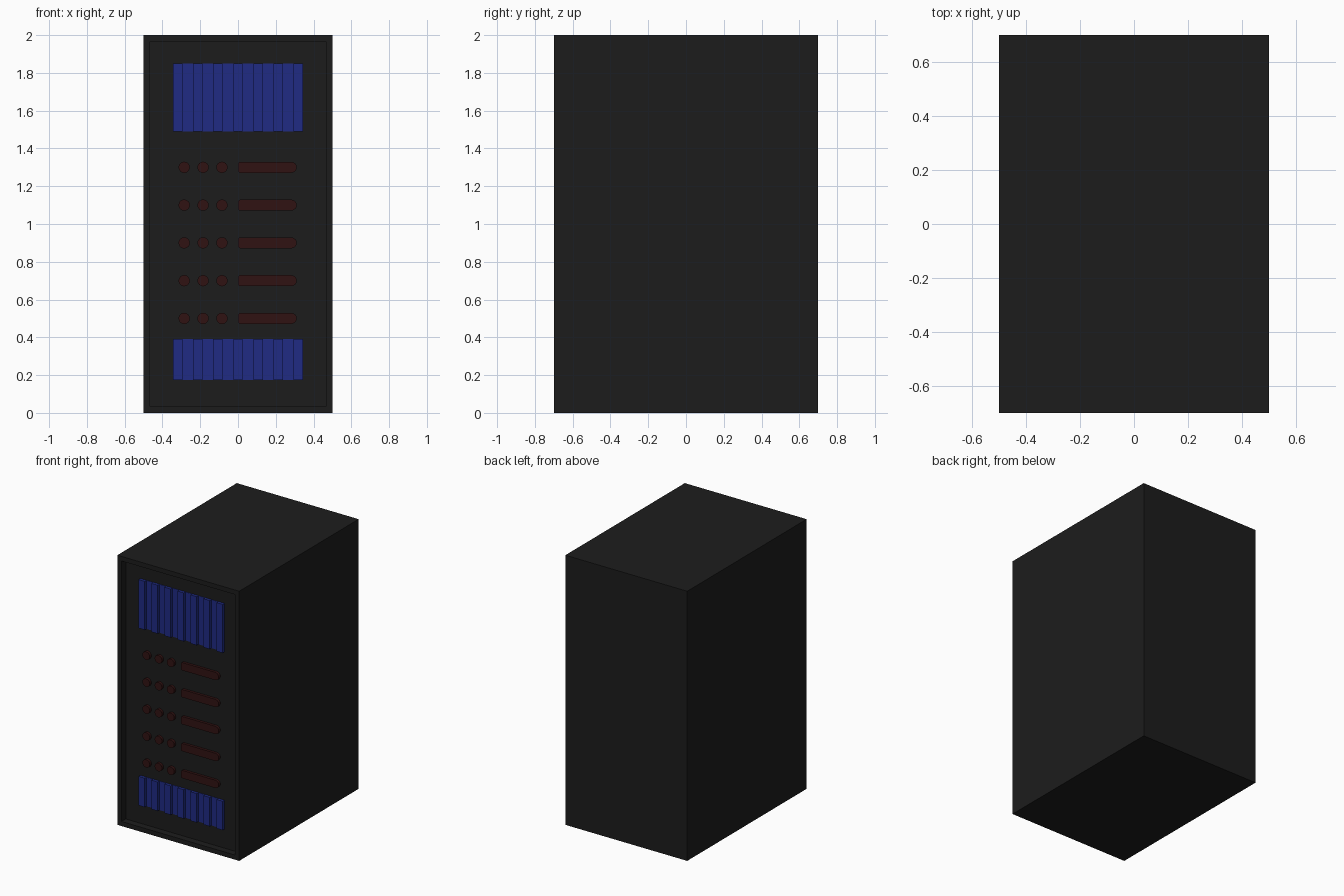
import bpy, bmesh, math

if "Cube" in bpy.data.objects:
    bpy.data.objects.remove(bpy.data.objects["Cube"])

FLOOR = -0.65   # y of the recessed front panel


def material(name, rgb):
    m = bpy.data.materials.new(name)
    m.diffuse_color = (*rgb, 1)
    m.use_nodes = True
    m.node_tree.nodes["Principled BSDF"].inputs["Base Color"].default_value = m.diffuse_color
    return m


BLACK = material("black", (0.012, 0.012, 0.012))
BLUE = material("blue", (0.014, 0.024, 0.23))
RED = material("dark_red", (0.03, 0.006, 0.006))


def finish(bm, name, mat):
    bmesh.ops.recalc_face_normals(bm, faces=bm.faces)
    mesh = bpy.data.meshes.new(name)
    bm.to_mesh(mesh)
    bm.free()
    mesh.materials.append(mat)
    ob = bpy.data.objects.new(name, mesh)
    bpy.context.collection.objects.link(ob)
    return ob


def add_box(bm, x0, x1, y0, y1, z0, z1):
    verts = bmesh.ops.create_cube(bm, size=1)["verts"]
    for v in verts:
        v.co = (x1 if v.co.x > 0 else x0, y1 if v.co.y > 0 else y0,
                z1 if v.co.z > 0 else z0)


def raised_outline(name, points, height, mat):
    """Raise a closed x/z outline out of the front panel."""
    bm = bmesh.new()
    face = bm.faces.new([bm.verts.new((x, FLOOR, z)) for x, z in points])
    new = bmesh.ops.extrude_face_region(bm, geom=[face])["geom"]
    for v in new:
        if isinstance(v, bmesh.types.BMVert):
            v.co.y -= height
    return finish(bm, name, mat)


def arc(cx, cz, r, a0, a1, n):
    return [(cx + r * math.cos(math.radians(a0 + (a1 - a0) * i / n)),
             cz + r * math.sin(math.radians(a0 + (a1 - a0) * i / n))) for i in range(n + 1)]


# Cabinet with a recessed front panel
bm = bmesh.new()
add_box(bm, -0.5, 0.5, -0.7, 0.7, 0, 2)
bm.normal_update()
front = min(bm.faces, key=lambda f: f.calc_center_median().y)
bmesh.ops.inset_region(bm, faces=[front], thickness=0.048)
new = bmesh.ops.extrude_face_region(bm, geom=[front])["geom"]
for v in new:
    if isinstance(v, bmesh.types.BMVert):
        v.co.y = FLOOR
if front.is_valid:
    bmesh.ops.delete(bm, geom=[front], context='FACES_ONLY')
finish(bm, "cabinet", BLACK)

# Ribbed blue grilles: thin backing plate plus seven raised slats
for name, z0, z1 in (("upper_grille", 1.49, 1.85), ("lower_grille", 0.175, 0.39)):
    bm = bmesh.new()
    add_box(bm, -0.344, 0.344, FLOOR - 0.003, FLOOR + 0.01, z0, z1)
    for i in range(7):
        cx = -0.32 + i * 0.64 / 6
        add_box(bm, cx - 0.025, cx + 0.025, FLOOR - 0.022, FLOOR, z0, z1)
    finish(bm, name, BLUE)

# Five rows of three round buttons and one long rounded bar
for row in range(5):
    z = 0.5 + 0.2 * row
    for col in range(3):
        cx = -0.285 + 0.1 * col
        raised_outline(f"button_{row}_{col}", arc(cx, z, 0.03, 0, 337.5, 15), 0.02, RED)
    outline = arc(0.282, z, 0.029, -90, 90, 8) + arc(0.013, z + 0.016, 0.013, 90, 180, 3) \
        + arc(0.013, z - 0.016, 0.013, 180, 270, 3)
    raised_outline(f"bar_{row}", outline, 0.02, RED)
